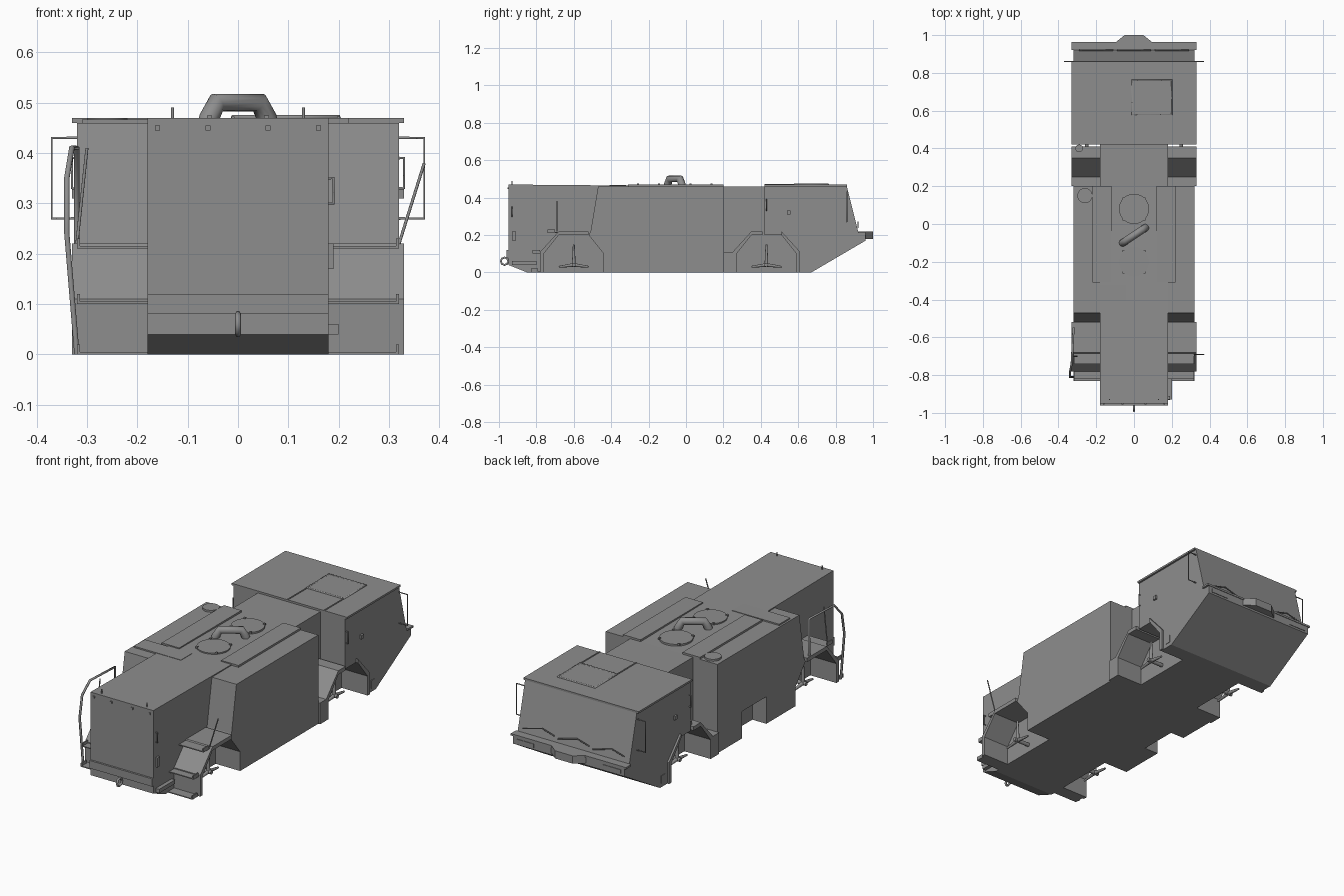
import bpy, bmesh
from math import cos, sin, tau
from mathutils import Vector

if "Cube" in bpy.data.objects:
    bpy.data.objects.remove(bpy.data.objects["Cube"])

# Main dimensions shared by several parts
half_width, spine = 0.32, 0.18
deck, roof, shelf = 0.46, 0.47, 0.22
nose, tail = -0.95, 0.96
body_back, cabin_front, cabin_back = 0.2, 0.42, 0.86
front_axle, rear_axle = -0.6, 0.43
rim, plate, wire = 0.02, 0.01, 0.003

grey = bpy.data.materials.new("body_grey")
grey.use_nodes = True
colour = [0.27] * 3 + [1]
grey.diffuse_color = colour
grey.node_tree.nodes["Principled BSDF"].inputs["Base Color"].default_value = colour


def link_mesh(name, bm, smooth=False):
    bmesh.ops.recalc_face_normals(bm, faces=bm.faces[:])
    mesh = bpy.data.meshes.new(name)
    bm.to_mesh(mesh)
    bm.free()
    mesh.materials.append(grey)
    obj = bpy.data.objects.new(name, mesh)
    bpy.context.collection.objects.link(obj)
    if smooth:
        bpy.ops.object.select_all(action="DESELECT")
        obj.select_set(True)
        bpy.context.view_layer.objects.active = obj
        bpy.ops.object.shade_smooth_by_angle()


def prism(name, outline, start, end):
    """Extrude a side outline of (y, z) points across the vehicle."""
    bm = bmesh.new()
    face = bm.faces.new([bm.verts.new((start, y, z)) for y, z in outline])
    extruded = bmesh.ops.extrude_face_region(bm, geom=[face])["geom"]
    moved = [item for item in extruded if isinstance(item, bmesh.types.BMVert)]
    bmesh.ops.translate(bm, verts=moved, vec=(end - start, 0, 0))
    link_mesh(name, bm)


def box(name, x, y, z):
    (front, back), (low, high) = y, z
    prism(name, [(front, low), (back, low), (back, high), (front, high)], *x)


def cube_at(name, x, y, z, size):
    box(name, (x - size, x + size), (y - size, y + size), (z - size, z + size))


def rod(name, start, end, radius, end_radius=None, sides=16):
    start, end = Vector(start), Vector(end)
    along = end - start
    bm = bmesh.new()
    bmesh.ops.create_cone(bm, cap_ends=True, segments=sides, radius1=radius,
                          radius2=end_radius or radius, depth=along.length)
    turn = along.to_track_quat("Z", "Y").to_matrix()
    bmesh.ops.rotate(bm, verts=bm.verts[:], matrix=turn)
    bmesh.ops.translate(bm, verts=bm.verts[:], vec=(start + end) / 2)
    link_mesh(name, bm, smooth=True)


def disc(name, x, y, base, radius, height):
    rod(name, (x, y, base), (x, y, base + height), radius, sides=32)


def tube(name, points, radius, closed=False, rounding=1):
    curve = bpy.data.curves.new(name, "CURVE")
    curve.dimensions = "3D"
    curve.bevel_depth = radius
    curve.bevel_resolution = rounding
    curve.use_fill_caps = True
    line = curve.splines.new("POLY")
    line.points.add(len(points) - 1)
    for point, place in zip(line.points, points):
        point.co = (*place, 1)
    line.use_cyclic_u = closed
    curve.materials.append(grey)
    bpy.context.collection.objects.link(bpy.data.objects.new(name, curve))


def bracket(name, inner, outer, y, low, high):
    """Wire handle standing out sideways from a wall."""
    tube(name, [(inner, y, low), (outer, y, low), (outer, y, high), (inner, y, high)], wire)


def arch(axle, grow=0):
    """Six-point wheel arch, from its front foot to its back foot."""
    reach, top, flat = 0.16 + grow, 0.2 + grow, 0.08
    ahead = [(-reach, 0), (-reach, top / 2), (-flat, top)]
    behind = [(-y, z) for y, z in reversed(ahead)]
    return [(axle + y, z) for y, z in ahead + behind]


# Central hull: nose, spine and belly
chin, belly_back = 0.04, 0.67
prism("central_hull", [(nose, roof), (nose, chin), (-0.85, 0), (belly_back, 0),
                       (belly_back, deck), (body_back, deck)], -spine, spine)
box("nose_bumper", (-spine, spine), (nose - plate, nose), (0.08, 0.12))
hook_y, hook_z, hook_size = nose - rim, 0.06, rim
turns = [tau * step / 8 for step in range(8)]
tube("tow_eye", [(0, hook_y + hook_size * cos(a), hook_z + hook_size * sin(a)) for a in turns], wire * 2, True)
for x in (-0.16, -0.06, 0.06, 0.16):
    cube_at("nose_latch", x, nose, deck - plate, plate / 2)
for x in (-0.13, 0.13):
    rod("nose_marker", (x, nose + rim, deck), (x, nose + rim, roof + rim), wire)
box("nose_side_lamp", (spine, spine + plate), (nose + rim, nose + rim * 2), (0.17, shelf))
bracket("nose_side_handle", spine, spine + plate, nose + rim, 0.3, 0.35)
box("nose_side_step", (spine, spine + rim), (nose + rim, -0.8), (chin, chin + rim))

# Main body; the right flank carries a low service recess
flank = [(body_back, 0), (body_back, deck), (-0.47, deck), (-0.51, shelf)] + arch(front_axle)[3:]
recess_front, recess_top, recess_wall = -body_back, 0.14, -0.24
prism("main_body", flank, recess_wall, half_width)
prism("right_flank", flank + [(recess_front, 0), (recess_front, recess_top), (0, recess_top), (0, 0)],
      -half_width, recess_wall)
rod("filler_neck", (recess_wall, -chin, 0.1), (recess_wall - rim, -chin, 0.1), rim)

# Deck fittings
for side in (-1, 1):
    centre = side * 0.17
    box("deck_rib", (centre - 0.05, centre + 0.05), (-0.31, body_back), (deck, roof))
box("deck_plate", (-0.31, -chin), (-0.41, -0.32), (deck, roof - wire))
fan_radius = 0.08
for y in (0.08, -0.2):
    disc("fan_cover", 0, y, deck, fan_radius, plate)
    for quarter in range(4):
        angle = tau * (quarter + 0.5) / 4
        cube_at("fan_clip", fan_radius * cos(angle), y + fan_radius * sin(angle), roof, plate / 2)
disc("tank_cap", -0.26, 0.15, deck, fan_radius / 2, plate)
disc("small_cap", -0.29, cabin_front - rim, shelf, rim, rim)
pipe_top = 0.5
bend = [(1, deck), (0.95, roof), (0.7, pipe_top)]
bend = [(-reach, z) for reach, z in bend] + bend[::-1]
tube("exhaust_pipe", [(reach * 0.06, reach * 0.04 - 0.06, z) for reach, z in bend], rim, rounding=4)

# Cabin with sloped rear wall and undercut tail
prism("cabin", [(cabin_front, roof)] + [(cabin_front, arch(rear_axle)[3][1])] + arch(rear_axle)[3:] +
      [(belly_back, 0), (tail, 0.17), (tail, shelf), (tail - chin, shelf), (cabin_back, deck), (cabin_back, roof)],
      -half_width, half_width)
eave = half_width + plate
box("cabin_roof", (-eave, eave), (cabin_front, cabin_back), (roof - plate, roof))
hatch_sides, hatch_front, hatch_back = (-0.01, 0.2), 0.58, 0.76
box("roof_hatch", hatch_sides, (hatch_front, hatch_back), (roof, roof + wire))
left, right = hatch_sides
tube("hatch_frame", [(left, hatch_front, roof), (right, hatch_front, roof),
                     (right, hatch_back, roof), (left, hatch_back, roof)], wire * 2, True)
for x in hatch_sides:
    box("hatch_rail", (x - wire, x + wire), (cabin_front, hatch_front), (roof, roof + wire))

# Tail coupler: a block tapering to the rear
bm = bmesh.new()
block = bmesh.ops.create_cube(bm, size=1)["verts"]
for vert in block:
    x, y, z = vert.co
    vert.co = (x * (0.1 if y > 0 else 0.2), 0.98 + y * chin, 0.2 + z * chin)
link_mesh("tail_coupler", bm)

# Rear window wipers and shelf
box("tail_shelf", (-eave, eave), (tail - chin, tail + wire), (shelf - plate, shelf))
for x in (-0.2, 0, 0.2):
    tube("wiper", [(x + 0.09, tail - chin, 0.24), (x - rim, tail - chin, 0.27), (x - 0.09, tail - chin, 0.25)], wire)

for s, side in ((-1, "right_"), (1, "left_")):
    wall = s * half_width
    lip = s * eave
    # Front fender: bent shell with three treads
    prism(side + "front_fender", arch(front_axle, rim)[:4] + arch(front_axle)[3::-1], s * spine, lip)
    for y, z in ((-0.81, 0), (-0.8, 0.1), (-0.72, shelf - plate)):
        box(side + "step_tread", (s * spine, wall), (y - rim, y + rim * 2), (z, z + plate / 2))
        box(side + "step_end", (wall - s * wire * 2, wall), (y - rim, y + rim), (z, z + rim))
    # Rear fender: low column and sloped shell ahead of the cabin
    inner, outer = arch(rear_axle)[:3], arch(rear_axle, rim)[:3]
    gap = cabin_front - plate
    column_top = outer[1][1]
    prism(side + "rear_fender", [(body_back, 0)] + inner + [(gap, inner[2][1]), (gap, shelf), outer[2],
                                 outer[1], (body_back, column_top)], s * spine, lip)
    # Raised rim along the cabin side of the rear arch
    prism(side + "arch_rim", arch(rear_axle)[3:] + arch(rear_axle, rim)[:2:-1], wall, lip)
    # Hub mounts: short axle with three tapering arms
    for y in (front_axle, rear_axle):
        hub = Vector((s * 0.25, y, chin))
        rod(side + "axle_stub", (s * spine, y, chin), hub + Vector((s * rim, 0, 0)), plate)
        for arm in ((0, 0.11), (0.08, -plate), (-0.08, -plate)):
            rod(side + "hub_arm", hub, hub + Vector((0, *arm)), plate, plate / 2)
    # Mirror loop, door handle and tail lamps
    bracket(side + "mirror_loop", wall, s * 0.37, cabin_back, 0.27, 0.43)
    bracket(side + "door_handle", wall, lip, cabin_front + plate, 0.33, 0.39)
    box(side + "tail_lamp", (s * body_back, s * 0.3), (tail, tail + wire), (0.18, 0.2))
    box(side + "tail_reflector", (wall, wall + s * wire), (0.63, 0.66), (rim, rim * 3))
    cube_at(side + "door_latch", wall, 0.55, half_width, plate)

# Slanted marker rod on the left, bent handrail on the right
rod("marker_rod", (half_width, -0.69, shelf), (0.37, -0.69, 0.38), wire)
rail_top, rail_front, rail_back = 0.41, -0.81, -0.55
tube("front_handrail", [(-half_width, rail_front, 0), (-0.34, rail_front, 0.24), (-0.34, rail_front + rim, 0.35),
                        (-eave, -0.74, rail_top), (-half_width, rail_back, rail_top),
                        (-half_width, rail_back, shelf)], wire * 2)
rod("inner_handrail", (-half_width, -0.7, shelf), (-0.3, -0.7, rail_top), wire)
